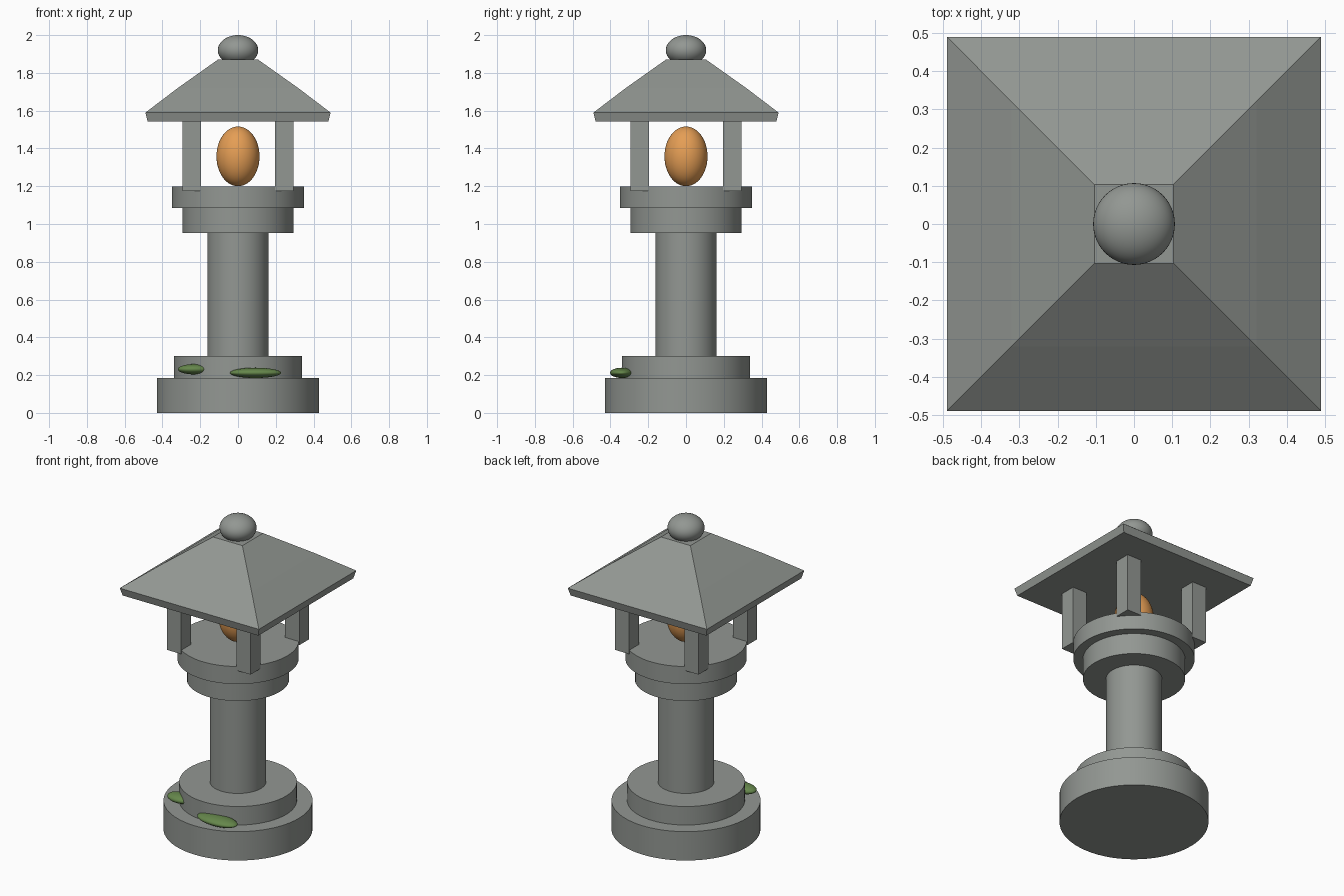
import bpy
import bmesh
from math import radians

cube = bpy.data.objects.get("Cube")
if cube:
    bpy.data.objects.remove(cube, do_unlink=True)


def material(name, rgb):
    mat = bpy.data.materials.new(name)
    mat.use_nodes = True
    colour = (*rgb, 1.0)
    mat.diffuse_color = colour
    mat.node_tree.nodes["Principled BSDF"].inputs["Base Color"].default_value = colour
    return mat


stone = material("grey stone", (0.29, 0.31, 0.29))
glow = material("orange glow", (0.78, 0.34, 0.09))
moss = material("green moss", (0.13, 0.24, 0.07))


def finish(name, mat, smooth=True):
    obj = bpy.context.object
    obj.name = obj.data.name = name
    obj.data.materials.append(mat)
    bpy.ops.object.transform_apply(location=False, rotation=False, scale=True)
    if smooth:
        bpy.ops.object.shade_smooth_by_angle(angle=radians(40))
    return obj


def drum(name, radius, bottom, top):
    bpy.ops.mesh.primitive_cylinder_add(
        vertices=64, radius=radius, depth=top - bottom,
        location=(0, 0, (bottom + top) / 2))
    return finish(name, stone)


def ellipsoid(name, centre, radii, mat):
    bpy.ops.mesh.primitive_uv_sphere_add(
        segments=48, ring_count=24, radius=1, location=centre)
    bpy.context.object.scale = radii
    return finish(name, mat)


# Round pedestal, column and platform
drum("base", 0.43, 0, 0.184)
drum("base_step", 0.34, 0.184, 0.302)
drum("column", 0.162, 0.302, 0.953)
drum("capital", 0.295, 0.953, 1.086)
drum("platform", 0.35, 1.086, 1.198)

# Four square posts around the lamp chamber
for side, x in (("right", -0.245), ("left", 0.245)):
    for end, y in (("front", -0.245), ("back", 0.245)):
        bpy.ops.mesh.primitive_cube_add(size=1, location=(x, y, 1.36))
        bpy.context.object.scale = (0.1, 0.1, 0.37)
        finish(f"{end}_{side}_post", stone, smooth=False)

# Glowing lamp
ellipsoid("lamp_glow", (0, 0, 1.358), (0.114, 0.114, 0.158), glow)

# Square roof lofted through rings of (half width, height)
profile = [(0.478, 1.542), (0.49, 1.59), (0.32, 1.719), (0.104, 1.872)]
bm = bmesh.new()
rings = [[bm.verts.new((sx * w, sy * w, z))
          for sx, sy in ((-1, -1), (1, -1), (1, 1), (-1, 1))]
         for w, z in profile]
for low, high in zip(rings, rings[1:]):
    for i in range(4):
        j = (i + 1) % 4
        bm.faces.new((low[i], low[j], high[j], high[i]))
bm.faces.new(rings[0][::-1])
bm.faces.new(rings[-1])
mesh = bpy.data.meshes.new("roof")
bm.to_mesh(mesh)
bm.free()
mesh.materials.append(stone)
bpy.context.collection.objects.link(bpy.data.objects.new("roof", mesh))

# Finial on the roof
ellipsoid("finial", (0, 0, 1.92), (0.107, 0.107, 0.08), stone)

# Moss patches on the base step
ellipsoid("moss_left", (0.093, -0.34, 0.212), (0.135, 0.062, 0.027), moss)
ellipsoid("moss_right", (-0.233, -0.245, 0.231), (0.085, 0.055, 0.027), moss)
